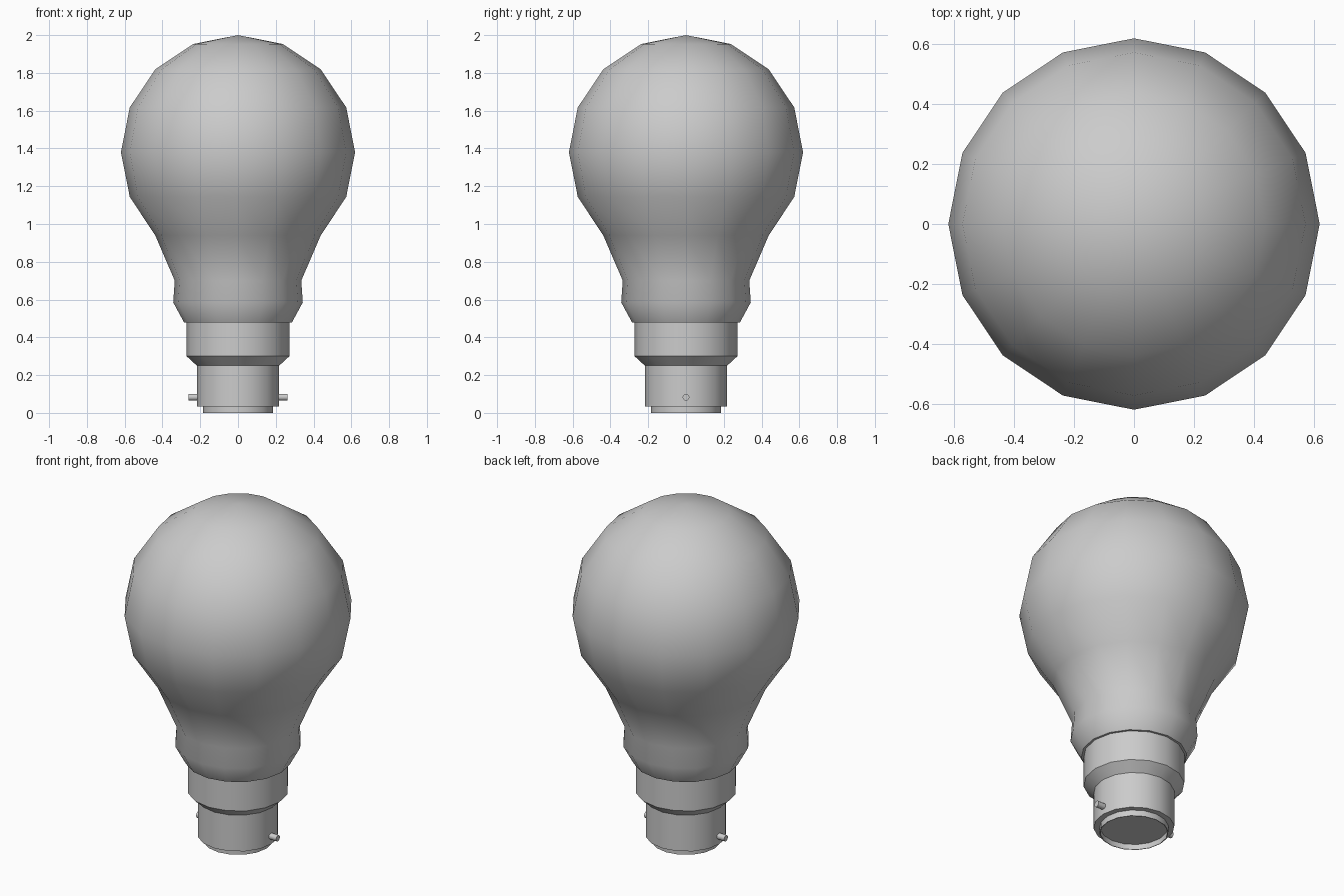
import bpy, bmesh, math
from mathutils import Matrix

if "Cube" in bpy.data.objects:
    bpy.data.objects.remove(bpy.data.objects["Cube"])


def lathe(name, profile, sides=16, angle=35):
    """Revolve (radius, z) points around z; a zero radius closes with a pole."""
    bm = bmesh.new()
    rings = []
    for r, z in profile:
        if r == 0:
            rings.append([bm.verts.new((0, 0, z))] * sides)
        else:
            rings.append([bm.verts.new((r * math.cos(2 * math.pi * i / sides),
                                        r * math.sin(2 * math.pi * i / sides), z))
                          for i in range(sides)])
    for a, b in zip(rings, rings[1:]):
        for i in range(sides):
            j = (i + 1) % sides
            bm.faces.new(list(dict.fromkeys((a[i], a[j], b[j], b[i]))))
    bmesh.ops.recalc_face_normals(bm, faces=bm.faces)
    mesh = bpy.data.meshes.new(name)
    bm.to_mesh(mesh)
    bm.free()
    ob = bpy.data.objects.new(name, mesh)
    bpy.context.collection.objects.link(ob)
    bpy.ops.object.select_all(action='DESELECT')
    ob.select_set(True)
    bpy.context.view_layer.objects.active = ob
    bpy.ops.object.shade_smooth_by_angle(angle=math.radians(angle))
    return ob


# Glass envelope: upper part follows a 16-sided sphere, then narrows to the neck
R, CZ = 0.62, 1.38
dome = [(R * math.sin(math.pi * k / 8), CZ + R * math.cos(math.pi * k / 8))
        for k in range(1, 6)]
lathe("glass_bulb", [(0, CZ + R)] + dome +
      [(0.438, 0.94), (0.335, 0.70), (0.343, 0.585), (0.285, 0.478), (0, 0.478)], angle=50)

# Stepped metal cap
lathe("metal_cap", [(0, 0.48), (0.272, 0.48), (0.272, 0.30), (0.218, 0.25),
                    (0.218, 0.035), (0, 0.035)])

# Shallow contact rim with a recessed underside
lathe("contact_rim", [(0, 0.04), (0.186, 0.04), (0.186, 0), (0.182, 0),
                      (0.182, 0.032), (0, 0.032)])

# Bayonet pins on both sides
for side, name in ((-1, "left_pin"), (1, "right_pin")):
    pin = lathe(name, [(0, 0.20), (0.018, 0.20), (0.018, 0.263), (0, 0.263)], sides=12)
    pin.data.transform(Matrix.Rotation(side * math.pi / 2, 4, 'Y'))
    pin.location.z = 0.083
